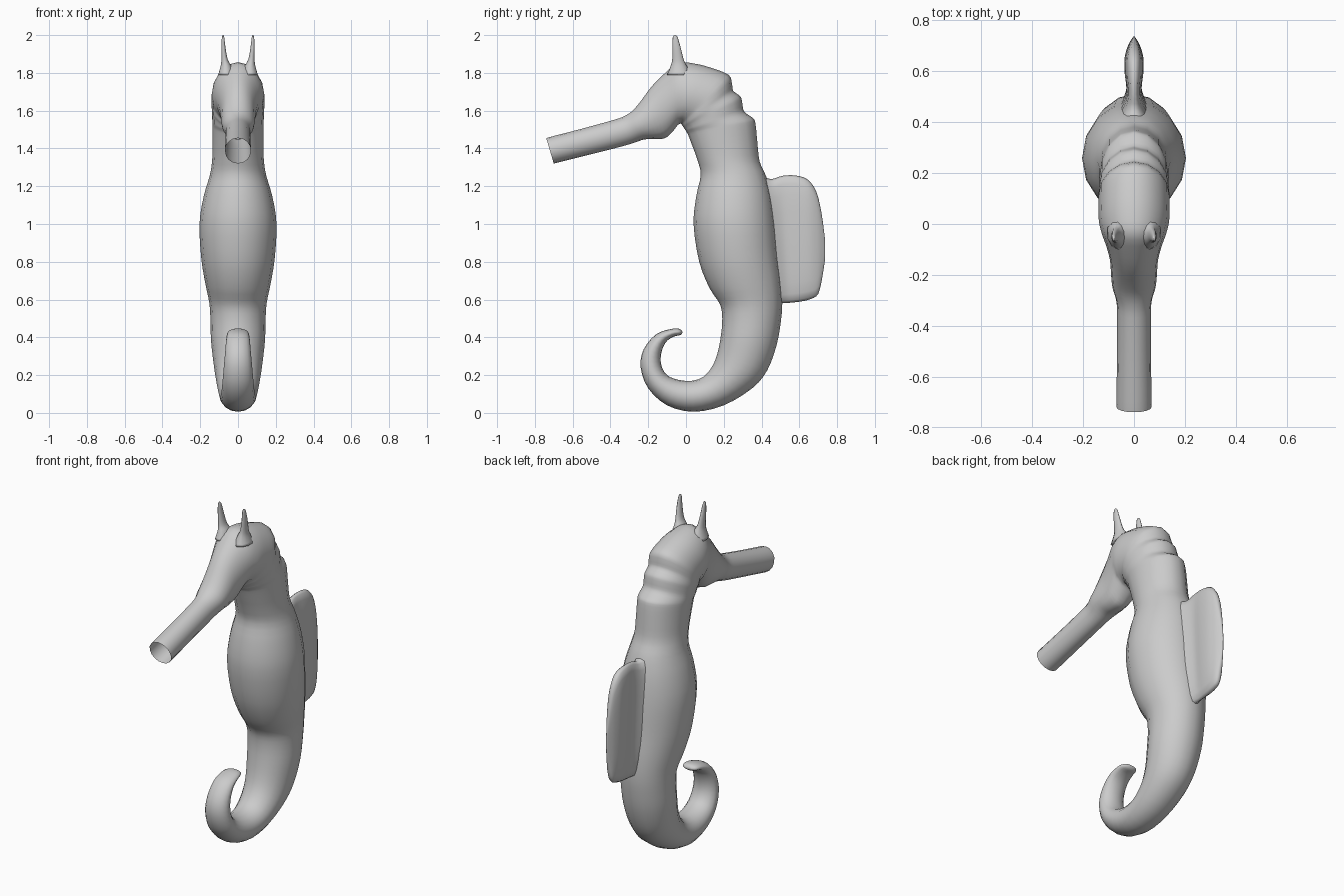
import bpy, bmesh
from math import sin, cos, pi, copysign
from mathutils import Vector


def spline(a, b, c, d, t):
    return 0.5 * (2*b + (c - a)*t + (2*a - 5*b + 4*c - d)*t*t + (3*b - a - 3*c + d)*t**3)


def loft(name, sections, sides=16, sub=3, power=1.0, cap_start=True, cap_end=True):
    """Skin oval rings; a section is (y1, z1, y2, z2, half width, centre x)."""
    s = [tuple(k) + (0,) * (6 - len(k)) for k in sections]
    rows = []
    for i in range(len(s) - 1):
        q = [s[max(i - 1, 0)], s[i], s[i + 1], s[min(i + 2, len(s) - 1)]]
        for j in range(sub):
            rows.append([spline(*v, j / sub) for v in zip(*q)])
    rows.append(s[-1])
    bm = bmesh.new()
    rings = []
    for y1, z1, y2, z2, w, cx in rows:
        p, q = Vector((cx, y1, z1)), Vector((cx, y2, z2))
        ring = []
        for k in range(sides):
            t = 2 * pi * k / sides
            c, sn = [copysign(abs(v) ** power, v) for v in (cos(t), sin(t))]
            ring.append(bm.verts.new((p + q) / 2 + (q - p) / 2 * c + Vector((w * sn, 0, 0))))
        rings.append(ring)
    for a, b in zip(rings, rings[1:]):
        for k in range(sides):
            n = (k + 1) % sides
            bm.faces.new((a[k], a[n], b[n], b[k]))
    if cap_start:
        bm.faces.new(rings[0])
    if cap_end:
        bm.faces.new(rings[-1])
    bmesh.ops.recalc_face_normals(bm, faces=bm.faces)
    me = bpy.data.meshes.new(name)
    bm.to_mesh(me)
    bm.free()
    ob = bpy.data.objects.new(name, me)
    bpy.context.collection.objects.link(ob)
    for f in me.polygons:
        f.use_smooth = True
    return ob


# Curled tail, trunk and ridged neck
lower = [
    (-.018, .425, -.022, .436, .02), (-.03, .412, -.04, .446, .045),
    (-.07, .402, -.085, .443, .056), (-.11, .37, -.16, .415, .062),
    (-.132, .31, -.225, .335, .068), (-.13, .25, -.24, .24, .075),
    (-.10, .20, -.20, .13, .082), (-.04, .175, -.10, .04, .088),
    (.03, .17, .04, .006, .095), (.09, .19, .20, .04, .105),
    (.135, .24, .35, .13, .118), (.165, .31, .43, .225, .13),
    (.185, .41, .48, .36, .143), (.192, .50, .503, .49, .146),
    (.18, .575, .51, .59, .152), (.125, .66, .505, .70, .172),
    (.07, .80, .49, .83, .194), (.04, 1.0, .475, 1.0, .204),
    (.055, 1.15, .455, 1.14, .182), (.078, 1.26, .425, 1.25, .15),
    (.06, 1.34, .39, 1.33, .137), (.035, 1.41, .378, 1.43, .135),
    (.012, 1.47, .368, 1.53, .135),
]
ridges = [
    (.004, 1.485, .355, 1.56, .135), (-.002, 1.495, .308, 1.595, .136),
    (-.007, 1.503, .298, 1.64, .137), (-.012, 1.51, .288, 1.675, .138),
    (-.016, 1.517, .25, 1.705, .139), (-.02, 1.523, .243, 1.745, .14),
    (-.024, 1.528, .225, 1.79, .14),
]
# Head tapering to an open tubular snout
head = [
    (-.028, 1.531, .13, 1.828, .14), (-.034, 1.53, .04, 1.85, .137),
    (-.045, 1.522, -.04, 1.853, .125), (-.07, 1.49, -.11, 1.80, .108),
    (-.11, 1.455, -.18, 1.73, .094), (-.165, 1.449, -.24, 1.65, .09),
    (-.22, 1.448, -.285, 1.598, .084), (-.275, 1.43, -.335, 1.567, .069),
    (-.35, 1.408, -.40, 1.546, .066), (-.52, 1.365, -.56, 1.502, .067),
    (-.66, 1.33, -.70, 1.466, .069), (-.70, 1.32, -.74, 1.455, .069),
]
loft("body", lower + ridges + head, cap_end=False)

# Back fin: flat rounded plates stacked from the spine outwards
loft("back_fin", [
    (.41, 1.25, .45, .57, .07), (.455, 1.238, .505, .58, .045),
    (.51, 1.255, .55, .583, .03), (.58, 1.257, .61, .59, .037),
    (.645, 1.235, .66, .603, .037), (.69, 1.17, .70, .63, .026),
    (.717, 1.06, .722, .72, .014), (.736, .92, .737, .82, .003),
], power=.7, sides=20)

# Pair of pointed horns, mirrored
horn = loft("horns", [
    (-.10, 1.79, .03, 1.79, .045, .062), (-.082, 1.835, .003, 1.84, .029, .064),
    (-.073, 1.87, -.012, 1.87, .018, .071), (-.072, 1.93, -.027, 1.93, .012, .077),
    (-.071, 1.985, -.043, 1.985, .007, .079), (-.064, 2.0, -.054, 2.0, .003, .079),
], sides=10)
horn.modifiers.new("mirror", 'MIRROR')
